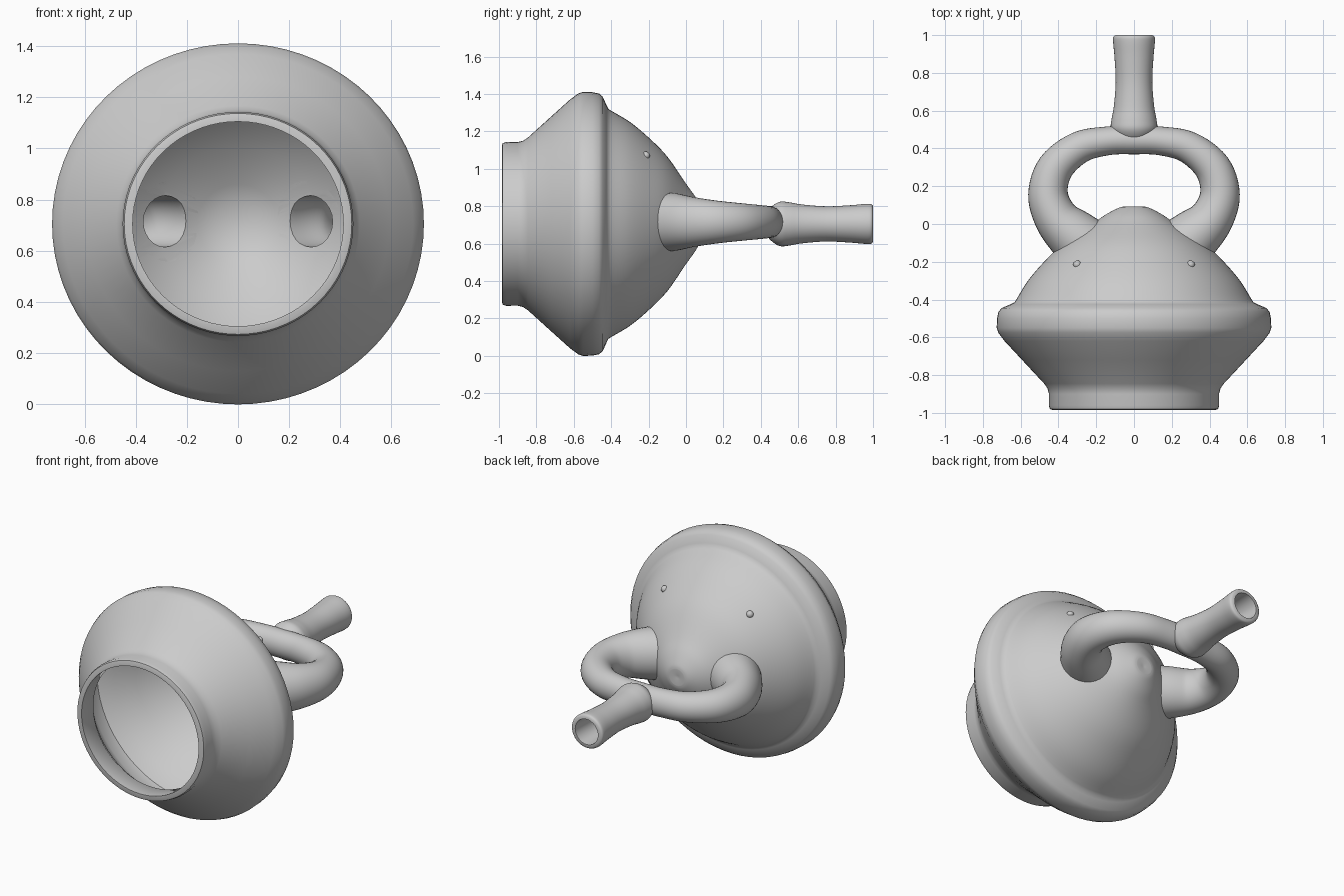
import bpy, bmesh, math
from mathutils import Vector

if "Cube" in bpy.data.objects:
    bpy.data.objects.remove(bpy.data.objects["Cube"])

CZ = 0.705          # height of the vessel's long axis

clay = bpy.data.materials.new("grey clay")
clay.diffuse_color = (0.6, 0.6, 0.6, 1)
clay.use_nodes = True
clay.node_tree.nodes["Principled BSDF"].inputs["Base Color"].default_value = clay.diffuse_color


def smooth_path(pts, steps=6):
    """Catmull-Rom interpolation through tuples of any length."""
    vs = [Vector(p) for p in pts]
    vs = [vs[0] * 2 - vs[1]] + vs + [vs[-1] * 2 - vs[-2]]
    out = []
    for i in range(1, len(vs) - 2):
        a, b, c, d = vs[i - 1:i + 3]
        for s in range(steps):
            t = s / steps
            out.append(0.5 * (2 * b + (c - a) * t + (2 * a - 5 * b + 4 * c - d) * t * t
                              + (3 * b - a - 3 * c + d) * t ** 3))
    return out + [vs[-2]]


def skin(name, rings):
    """Closed surface through a list of rings, capped at both ends."""
    bm = bmesh.new()
    loops = [[bm.verts.new(p) for p in r] for r in rings]
    n = len(loops[0])
    for a, b in zip(loops, loops[1:]):
        for i in range(n):
            j = (i + 1) % n
            bm.faces.new((a[i], a[j], b[j], b[i]))
    bm.faces.new(loops[0][::-1])
    bm.faces.new(loops[-1])
    bmesh.ops.recalc_face_normals(bm, faces=bm.faces)
    me = bpy.data.meshes.new(name)
    bm.to_mesh(me)
    bm.free()
    me.materials.append(clay)
    ob = bpy.data.objects.new(name, me)
    bpy.context.collection.objects.link(ob)
    return ob


def lathe(name, profile, n=72, xs=1.0, cz=CZ):
    """Turn (y, radius) points about the long axis."""
    return skin(name, [[(xs * r * math.cos(2 * math.pi * k / n), y,
                         cz + r * math.sin(2 * math.pi * k / n)) for k in range(n)]
                       for y, r in profile])


def sweep(name, path, n=32):
    """Tube along (x, y, half width, half height) points lying flat."""
    rings = []
    for i, p in enumerate(path):
        a, b = path[max(i - 1, 0)], path[min(i + 1, len(path) - 1)]
        t = Vector((b[0] - a[0], b[1] - a[1])).normalized()
        rings.append([(p[0] + t.y * p[2] * math.cos(w), p[1] - t.x * p[2] * math.cos(w),
                       0.715 + p[3] * math.sin(w))
                      for w in (2 * math.pi * k / n for k in range(n))])
    return skin(name, rings)


def mirrored(half):
    return half + [(-p[0],) + p[1:] for p in half[-2::-1]]


# body: open foot ring, flaring underside, rounded belly band, domed shoulder
dome = smooth_path([(-0.40, 0.605), (-0.3, 0.545), (-0.2, 0.462), (-0.1, 0.36),
                    (0.0, 0.215), (0.05, 0.145), (0.085, 0.08), (0.093, 0.05)], 4)
outer = [(-0.985, 0.415), (-0.98, 0.432), (-0.96, 0.438), (-0.9, 0.437), (-0.87, 0.445),
         (-0.845, 0.462), (-0.72, 0.575), (-0.62, 0.665), (-0.575, 0.698), (-0.55, 0.706),
         (-0.5, 0.704), (-0.465, 0.697), (-0.445, 0.68), (-0.425, 0.635), (-0.415, 0.615)]
body = lathe("body", outer + [tuple(p) for p in dome] + [(0.085, 0.01)], xs=1.03)

# stirrup handle, flared where it meets the shoulder
handle = sweep("stirrup_handle", smooth_path(mirrored([
    (0.20, -0.16, 0.16, 0.16), (0.31, -0.07, 0.145, 0.155), (0.41, 0.03, 0.118, 0.135),
    (0.455, 0.16, 0.105, 0.115), (0.415, 0.30, 0.096, 0.10), (0.29, 0.405, 0.085, 0.09),
    (0.14, 0.44, 0.076, 0.086), (0, 0.445, 0.076, 0.086)])))

# spout, with a pointed root on the arch
spout = lathe("spout", [tuple(p) for p in smooth_path([
    (0.40, 0.02), (0.45, 0.085), (0.50, 0.118), (0.55, 0.116), (0.62, 0.104), (0.75, 0.094),
    (0.88, 0.1), (0.96, 0.107), (0.99, 0.106), (1.0, 0.095)], 4)], n=40, xs=1.03, cz=0.705)

# small nubs on the upper shoulder
for side in (-1, 1):
    bpy.ops.mesh.primitive_uv_sphere_add(segments=16, ring_count=8, radius=0.022,
                                         location=(0.3 * side, -0.215, 1.07))
    nub = bpy.context.object
    nub.name = "shoulder_nub"
    nub.data.materials.append(clay)
    nub.data.shade_smooth()

# hollows: body cavity, handle channel, spout bore
cavity = lathe("cavity_cutter", [
    (-1.1, 0.40), (-0.97, 0.40), (-0.86, 0.405), (-0.8, 0.45), (-0.6, 0.63), (-0.54, 0.655),
    (-0.47, 0.645), (-0.41, 0.565), (-0.3, 0.495), (-0.2, 0.412), (-0.1, 0.305),
    (0.0, 0.155), (0.03, 0.09), (0.04, 0.02)], n=72, xs=1.03)
channel = sweep("channel_cutter", smooth_path(mirrored([
    (0.17, -0.19, 0.10, 0.10), (0.31, -0.07, 0.10, 0.10), (0.41, 0.03, 0.082, 0.09),
    (0.455, 0.16, 0.07, 0.075), (0.415, 0.30, 0.06, 0.065), (0.29, 0.405, 0.05, 0.055),
    (0.14, 0.44, 0.045, 0.05), (0, 0.445, 0.045, 0.05)])), n=24)
bore = lathe("bore_cutter", [(0.445, 0.04), (0.52, 0.07), (0.7, 0.067), (0.9, 0.075),
                             (1.1, 0.085)], n=32)

for part, cutters in ((body, (cavity, channel)), (handle, (cavity, channel, bore)),
                      (spout, (channel, bore))):
    for c in cutters:
        m = part.modifiers.new("hollow", 'BOOLEAN')
        m.operation, m.solver, m.object = 'DIFFERENCE', 'EXACT', c
    bpy.context.view_layer.objects.active = part
    for m in list(part.modifiers):
        bpy.ops.object.modifier_apply(modifier=m.name)
    bpy.ops.object.select_all(action='DESELECT')
    part.select_set(True)
    bpy.ops.object.shade_smooth_by_angle(angle=math.radians(40))

for c in (cavity, channel, bore):
    bpy.data.objects.remove(c)
